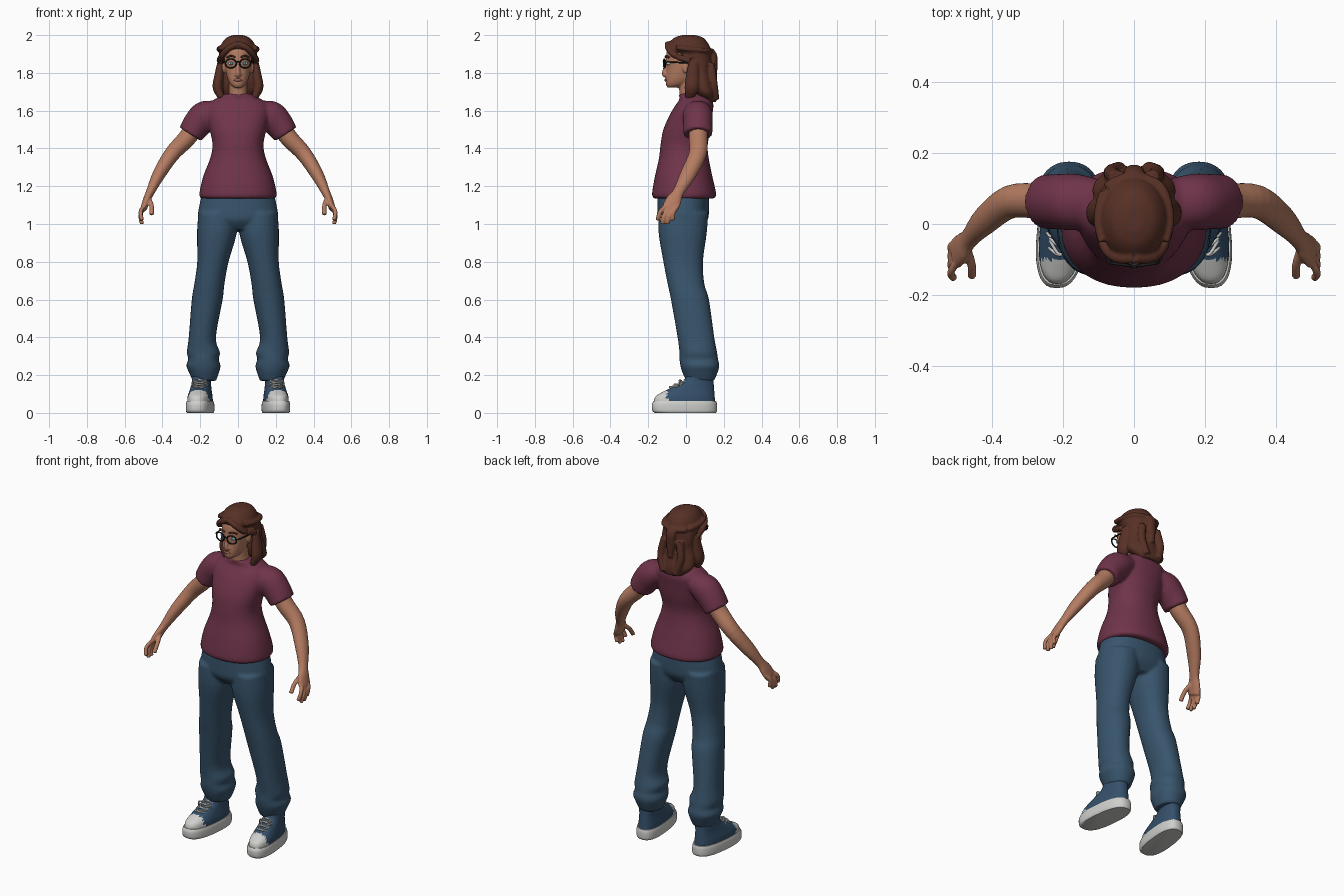
import bpy, bmesh, math
from mathutils import Vector, Matrix

cube = bpy.data.objects.get("Cube")
if cube:
    bpy.data.objects.remove(cube, do_unlink=True)


def material(name, r, g, b):
    m = bpy.data.materials.new(name)
    m.use_nodes = True
    m.diffuse_color = (r, g, b, 1)
    bsdf = next(n for n in m.node_tree.nodes if n.type == 'BSDF_PRINCIPLED')
    bsdf.inputs["Base Color"].default_value = (r, g, b, 1)
    bsdf.inputs["Roughness"].default_value = 0.8
    return m


SKIN = material("skin", .46, .2, .12)
HAIR = material("brown_hair", .095, .03, .019)
SHIRT = material("plum_shirt", .16, .034, .068)
DENIM = material("blue_trousers", .04, .09, .15)
CANVAS = material("blue_canvas", .035, .08, .145)
RUBBER = material("white_rubber", .62, .62, .6)
BLACK = material("black_frame", .012, .012, .015)
LIPS = material("lips", .33, .11, .08)
EYE = material("eye_white", .55, .65, .7)
IRIS = material("blue_iris", .05, .25, .38)


def smooth_rows(rows, steps=4):
    """Catmull-Rom interpolation of cross-section rows."""
    out = []
    for i in range(len(rows) - 1):
        p, q = rows[max(i - 1, 0)], rows[i]
        r, s = rows[i + 1], rows[min(i + 2, len(rows) - 1)]
        for k in range(steps):
            t = k / steps
            out.append([b + t / 2 * (c - a + t * (2*a - 5*b + 4*c - d + t * (3*(b - c) + d - a)))
                        for a, b, c, d in zip(p, q, r, s)])
    return out + [list(rows[-1])]


def loft(bm, rows, side=1, level=False, power=2, n=24, mat=0):
    """Skin rows of (x, y, z, radius, radius); level keeps sections horizontal."""
    rows = smooth_rows(rows)
    pts = [Vector((r[0] * side, r[1], r[2])) for r in rows]
    rings = []
    for i, r in enumerate(rows):
        u, v = Vector((1, 0, 0)), Vector((0, 1, 0))
        if not level:
            t = (pts[min(i + 1, len(pts) - 1)] - pts[max(i - 1, 0)]).normalized()
            ref = u if abs(t.y) > .9 else v
            u = (ref - t * ref.dot(t)).normalized()
            v = t.cross(u)
        ring = []
        for k in range(n):
            a = 2 * math.pi * k / n
            c, s = math.cos(a), math.sin(a)
            c = math.copysign(abs(c) ** (2 / power), c)
            s = math.copysign(abs(s) ** (2 / power), s)
            ring.append(bm.verts.new(pts[i] + u * c * r[3] + v * s * r[4]))
        rings.append(ring)
    faces = [bm.faces.new(rings[0]), bm.faces.new(rings[-1])]
    for a, b in zip(rings, rings[1:]):
        for k in range(n):
            faces.append(bm.faces.new((a[k], a[(k + 1) % n], b[(k + 1) % n], b[k])))
    for f in faces:
        f.material_index = mat


def level_row(z, half, front, back, x=0):
    return (x, (front + back) / 2, z, half, (back - front) / 2)


def levels(bm, rows, **kw):
    loft(bm, [level_row(*r) for r in rows], level=True, **kw)


def tube(bm, pts, radius, **kw):
    loft(bm, [(*p, radius, radius) for p in pts], n=10, **kw)


def ball(bm, centre, size):
    m = Matrix.Translation(centre) @ Matrix.Diagonal((*size, 1))
    bmesh.ops.create_uvsphere(bm, u_segments=20, v_segments=12, radius=1, matrix=m)


def finish(bm, name, mats, voxel=0, soften=3):
    bmesh.ops.recalc_face_normals(bm, faces=bm.faces)
    for f in bm.faces:
        f.smooth = True
    mesh = bpy.data.meshes.new(name)
    bm.to_mesh(mesh)
    bm.free()
    for m in mats:
        mesh.materials.append(m)
    obj = bpy.data.objects.new(name, mesh)
    bpy.context.collection.objects.link(obj)
    if voxel:
        mod = obj.modifiers.new("fuse", 'REMESH')
        mod.mode, mod.voxel_size, mod.use_smooth_shade = 'VOXEL', voxel, True
        mod = obj.modifiers.new("soften", 'SMOOTH')
        mod.factor, mod.iterations = .5, soften
    else:
        bpy.ops.object.select_all(action='DESELECT')
        obj.select_set(True)
        bpy.context.view_layer.objects.active = obj
        bpy.ops.object.shade_smooth_by_angle(angle=math.radians(50))
    return obj


SIDES = {"left": 1, "right": -1}

# Shirt: body and both sleeves fused
bm = bmesh.new()
levels(bm, [(1.135, .198, -.172, .152), (1.16, .205, -.18, .16), (1.25, .185, -.165, .14),
            (1.35, .147, -.143, .12), (1.42, .135, -.135, .115), (1.5, .15, -.12, .13),
            (1.58, .165, -.085, .14), (1.63, .16, -.055, .145), (1.66, .125, -.035, .135),
            (1.69, .07, -.04, .105)], power=2.2, n=40)
for s in SIDES.values():
    loft(bm, [(.11, .06, 1.6, .07, .055), (.17, .062, 1.575, .08, .08),
              (.215, .063, 1.53, .078, .077), (.252, .063, 1.475, .077, .068)], side=s)
finish(bm, "shirt", [SHIRT], .009, 4)

# Trousers: hips and two legs gathered at the ankle
bm = bmesh.new()
levels(bm, [(1.17, .188, -.15, .12), (1.08, .208, -.152, .122), (1.02, .208, -.148, .115),
            (.97, .13, -.11, .08)], power=2.2, n=40)
for s in SIDES.values():
    levels(bm, [(1.06, .1, -.145, .118, .11), (.95, .105, -.145, .11, .112),
                (.8, .083, -.12, .09, .133), (.68, .08, -.097, .098, .152),
                (.6, .082, -.08, .122, .163), (.4, .072, -.045, .15, .189),
                (.32, .088, -.035, .165, .183), (.285, .08, -.035, .17, .183),
                (.25, .091, -.03, .177, .183), (.215, .08, -.02, .168, .18),
                (.17, .062, 0, .15, .178)], side=s, power=2.2)
finish(bm, "trousers", [DENIM], .009, 3)

# Arms and hands
for side, s in SIDES.items():
    bm = bmesh.new()
    loft(bm, [(.21, .065, 1.54, .05, .05), (.27, .065, 1.455, .05, .048),
              (.35, .062, 1.37, .047, .042), (.42, .01, 1.26, .042, .034),
              (.464, -.04, 1.17, .03, .023), (.484, -.065, 1.125, .042, .02),
              (.5, -.087, 1.08, .042, .017)], side=s)
    for knuckle, tip, drop in ((-.12, -.152, 1.02), (-.1, -.126, 1), (-.08, -.098, 1), (-.06, -.07, 1.02)):
        tube(bm, [(.494, knuckle + .02, 1.1), (.516, (knuckle + tip) / 2, drop + .045),
                  (.508, tip, drop)], .0115, side=s)
    tube(bm, [(.474, -.06, 1.14), (.458, -.11, 1.1), (.457, -.148, 1.05)], .0125, side=s)
    finish(bm, side + "_arm", [SKIN], .0055, 3)

# Shoes: rubber sole, canvas upper with white toe cap, laces
for side, s in SIDES.items():
    bm = bmesh.new()
    levels(bm, [(0, .066, -.165, .158), (.012, .071, -.178, .164), (.045, .071, -.18, .164),
                (.062, .067, -.172, .16)], power=2.6, n=40, mat=1)
    levels(bm, [(.05, .064, -.17, .155), (.085, .063, -.163, .152), (.11, .058, -.125, .15),
                (.135, .053, -.075, .148), (.165, .05, -.015, .146), (.22, .048, .01, .144)],
           power=2.4, n=40)
    for f in bm.faces:
        if f.calc_center_median().y < -.1:
            f.material_index = 1
    for i in range(4):
        y, z, w = -.095 + .026 * i, .132 + .012 * i, .033
        for d in (-1, 1):
            tube(bm, [(-w * d, y + .03, z - .004), (0, y + .008, z + .006),
                      (w * d, y + .05, z + .008)], .0045, mat=1)
    for d in (-1, 1):
        tube(bm, [(0, -.025, .17), (d * .03, -.035, .172), (d * .042, -.025, .14)], .004, mat=1)
    # toes point slightly outward
    for v in bm.verts:
        v.co.x = s * (v.co.x + .2 - .1 * v.co.y)
    finish(bm, side + "_shoe", [CANVAS, RUBBER])

# Head, neck, nose and ears
bm = bmesh.new()
levels(bm, [(1.722, .02, -.098, -.04), (1.738, .04, -.106, 0), (1.77, .056, -.108, .05),
            (1.82, .068, -.104, .08), (1.87, .073, -.106, .09), (1.93, .067, -.096, .09),
            (1.97, .045, -.05, .06)], power=2.2, n=32)
levels(bm, [(1.64, .065, -.035, .1), (1.69, .05, -.035, .075), (1.76, .047, -.04, .065)])
loft(bm, [(0, -.1, 1.86, .008, .008), (0, -.109, 1.825, .012, .01),
          (0, -.115, 1.793, .013, .012), (0, -.104, 1.782, .01, .01)])
for s in SIDES.values():
    ball(bm, (s * .012, -.106, 1.79), (.009, .01, .008))
    ball(bm, (s * .074, .0, 1.83), (.011, .019, .032))
finish(bm, "head", [SKIN], .005, 3)

bm = bmesh.new()
ball(bm, (0, -.106, 1.762), (.023, .008, .008))
finish(bm, "mouth", [LIPS])

# Eyes, irises and brows
for side, s in SIDES.items():
    for part, mat, y, size in (("_eye", EYE, -.09, (.017, .013, .009)),
                               ("_iris", IRIS, -.1, (.008, .005, .008))):
        bm = bmesh.new()
        ball(bm, (s * .034, y, 1.85), size)
        finish(bm, side + part, [mat])
    bm = bmesh.new()
    tube(bm, [(.015, -.108, 1.882), (.036, -.105, 1.89), (.058, -.09, 1.882)], .005, side=s)
    finish(bm, side + "_brow", [HAIR])

# Glasses: two rims, bridge and temples
for side, s in SIDES.items():
    bpy.ops.mesh.primitive_torus_add(major_radius=.029, minor_radius=.0042, major_segments=28,
                                     minor_segments=8, location=(s * .038, -.114, 1.85),
                                     rotation=(math.pi / 2, 0, s * .15))
    rim = bpy.context.object
    rim.name = side + "_rim"
    rim.scale.y = .82
    rim.data.materials.append(BLACK)
    bpy.ops.object.shade_smooth()
    bm = bmesh.new()
    tube(bm, [(.067, -.11, 1.858), (.076, -.09, 1.858), (.081, .01, 1.852)], .004, side=s)
    finish(bm, side + "_temple", [BLACK])
bm = bmesh.new()
tube(bm, [(-.012, -.116, 1.855), (0, -.12, 1.859), (.012, -.116, 1.855)], .004)
finish(bm, "bridge", [BLACK])

# Hair: cap and back fall, swept fringe, front locks, gathered tail
bm = bmesh.new()
levels(bm, [(2.0, .025, -.02, .05), (1.987, .06, -.06, .09), (1.96, .084, -.09, .115),
            (1.93, .096, -.102, .13), (1.9, .1, -.055, .137), (1.85, .098, .012, .138),
            (1.8, .1, .02, .138), (1.74, .115, .025, .15), (1.69, .112, .045, .162),
            (1.645, .06, .1, .16)], n=32)
for s in SIDES.values():
    tube(bm, [(.0, -.095, 1.955), (.05, -.093, 1.93), (.085, -.055, 1.89), (.098, .02, 1.865)], .017, side=s)
    loft(bm, [(.092, .04, 1.86, .025, .016), (.1, .035, 1.79, .034, .024),
              (.107, .03, 1.72, .038, .027), (.085, .015, 1.665, .02, .015)], side=s)
    tube(bm, [(.088, -.05, 1.935), (.1, .02, 1.925), (.075, .105, 1.918), (0, .138, 1.91)], .014, side=s)
    tube(bm, [(.05, .13, 1.85), (.065, .145, 1.75), (.04, .155, 1.66)], .022, side=s)
loft(bm, [(0, .13, 1.925, .012, .02), (0, .145, 1.89, .02, .03),
          (0, .148, 1.83, .018, .026), (0, .152, 1.75, .012, .015)])
finish(bm, "hair", [HAIR], .0055, 2)
